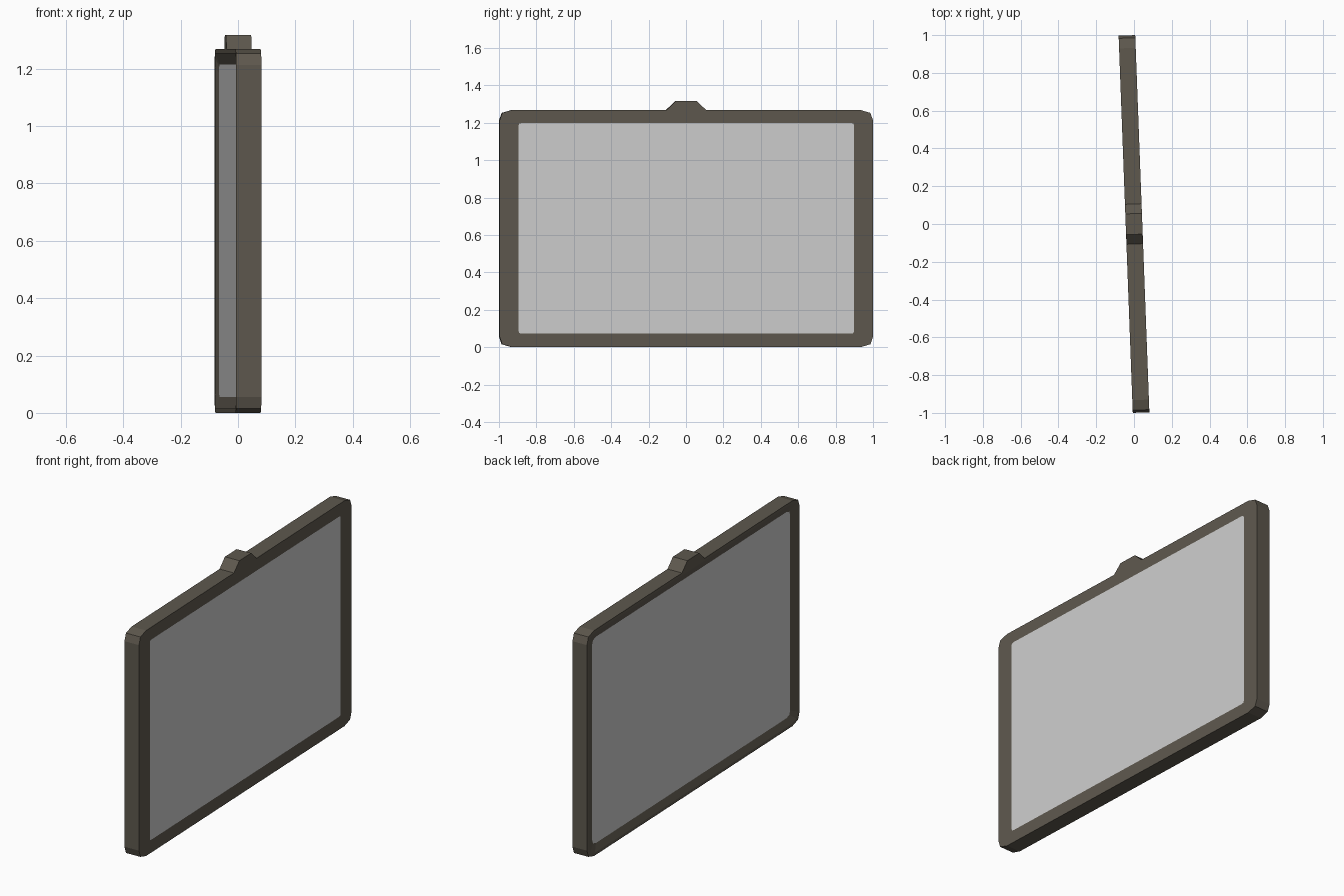
import bpy, bmesh, math

if "Cube" in bpy.data.objects:
    bpy.data.objects.remove(bpy.data.objects["Cube"])

def material(name, rgb):
    m = bpy.data.materials.new(name)
    m.diffuse_color = (*rgb, 1)
    m.use_nodes = True
    m.node_tree.nodes["Principled BSDF"].inputs["Base Color"].default_value = m.diffuse_color
    return m

frame_mat = material("dark taupe frame", (0.112, 0.098, 0.076))
panel_mat = material("light grey panel", (0.61, 0.61, 0.61))
TURN = math.radians(2.15)   # whole panel is turned slightly about z
T = 0.044                   # half thickness

def ring(x, hy, z0, z1, c):
    """Rectangle in the y-z plane with two-step cut corners of size c."""
    mid, hz = (z0 + z1) / 2, (z1 - z0) / 2
    corner = [(hy, hz - c), (hy - c * .25, hz - c * .28), (hy - c * 1.2, hz)]
    pts = []
    for sy, sz in ((1, 1), (-1, 1), (-1, -1), (1, -1)):
        q = corner if sy * sz > 0 else corner[::-1]
        pts += [(x, sy * y, mid + sz * z) for y, z in q]
    return pts

def loft(name, rings, mat, caps=False):
    bm = bmesh.new()
    loops = [[bm.verts.new(p) for p in r] for r in rings]
    n = len(loops[0])
    for a, b in zip(loops, loops[1:]):
        for i in range(n):
            j = (i + 1) % n
            bm.faces.new((a[i], b[i], b[j], a[j]))
    if caps:
        bm.faces.new(loops[0])
        if len(loops) > 1:
            bm.faces.new(loops[-1][::-1])
    me = bpy.data.meshes.new(name)
    bm.to_mesh(me)
    bm.free()
    me.materials.append(mat)
    ob = bpy.data.objects.new(name, me)
    ob.rotation_euler.z = TURN
    bpy.context.collection.objects.link(ob)
    return ob

# frame: flat border on +x, outer edge, rim and sloped recess on -x
plain_side = ring(T, 0.897, 0.072, 1.198, 0.012)
recess = ring(-T + 0.013, 0.93, 0.055, 1.215, 0.03)
loft("frame", [plain_side,
               ring(T, 0.999, 0, 1.268, 0.056),
               ring(-T, 0.999, 0, 1.268, 0.056),
               ring(-T, 0.982, 0.015, 1.253, 0.048),
               recess], frame_mat)

# panels filling both sides
loft("right_panel", [plain_side], panel_mat, True)
loft("left_panel", [recess[::-1]], panel_mat, True)

# tab on the top edge
tab = [(0.108, 1.266), (0.055, 1.317), (-0.055, 1.317), (-0.108, 1.266)]
loft("top_tab", [[(x, y, z) for y, z in tab] for x in (T, -T)], frame_mat, True)
